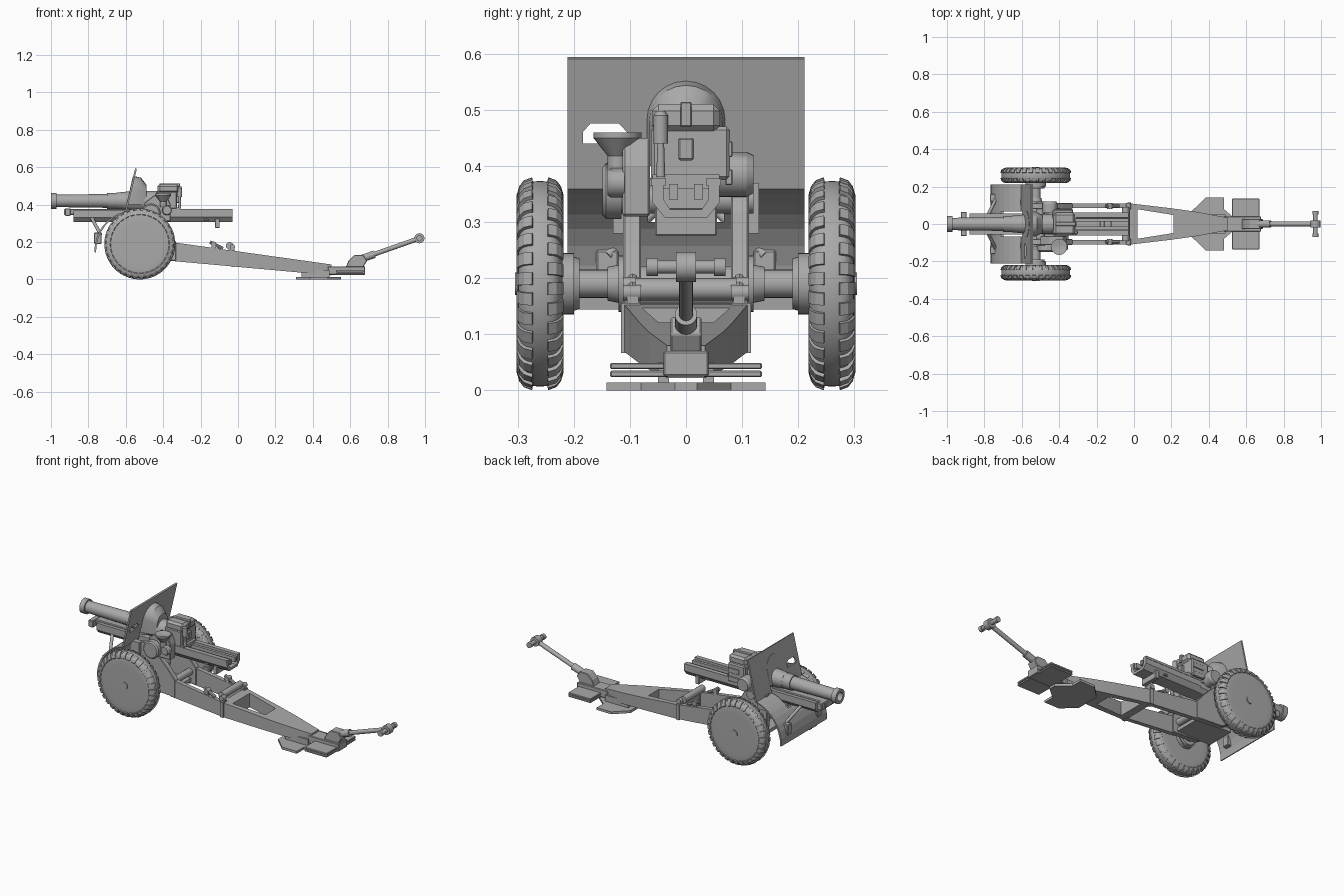
import bpy, bmesh, math
from mathutils import Vector, Matrix

default_cube = bpy.data.objects.get("Cube")
if default_cube:
    bpy.data.objects.remove(default_cube)

grey = bpy.data.materials.new("gun_grey")
grey.use_nodes = True
grey.diffuse_color = (.4, .4, .4, 1)
grey.node_tree.nodes["Principled BSDF"].inputs["Base Color"].default_value = grey.diffuse_color


def make(name, bm, smooth=False, bevel=0):
    bmesh.ops.recalc_face_normals(bm, faces=bm.faces)
    mesh = bpy.data.meshes.new(name)
    bm.to_mesh(mesh)
    bm.free()
    mesh.materials.append(grey)
    ob = bpy.data.objects.new(name, mesh)
    bpy.context.collection.objects.link(ob)
    if bevel:
        mod = ob.modifiers.new("bevel", "BEVEL")
        mod.width, mod.segments = bevel, 1
    if smooth:
        bpy.ops.object.select_all(action="DESELECT")
        ob.select_set(True)
        bpy.context.view_layer.objects.active = ob
        bpy.ops.object.shade_smooth_by_angle(angle=math.radians(35))
    return ob


def loft(bm, rings):
    # skin equal-length point rings and cap both ends
    verts = [[bm.verts.new(p) for p in ring] for ring in rings]
    count = len(verts[0])
    for near, far in zip(verts, verts[1:]):
        for i in range(count):
            j = (i + 1) % count
            bm.faces.new((near[i], near[j], far[j], far[i]))
    bm.faces.new(verts[0])
    bm.faces.new(verts[-1])


def prism(name, outline, axis, span, bevel=0):
    # extrude a flat outline along the named axis
    place = {"x": lambda p, t: (t, p[0], p[1]),
             "y": lambda p, t: (p[0], t, p[1]),
             "z": lambda p, t: (p[0], p[1], t)}[axis]
    bm = bmesh.new()
    loft(bm, [[place(p, t) for p in outline] for t in span])
    return make(name, bm, bevel=bevel)


def box(name, x, y, z, bevel=0):
    # each argument is a span; a single y means symmetric about the centre
    low, high = y if isinstance(y, tuple) else (-y, y)
    return prism(name, [(low, z[0]), (high, z[0]), (high, z[1]), (low, z[1])], "x", x, bevel)


def lathe(name, profile, origin, direction, seg=32):
    turn = Vector(direction).to_track_quat("Z", "Y")
    bm = bmesh.new()
    loft(bm, [[Vector(origin) + turn @ Vector((r * math.cos(a), r * math.sin(a), t))
               for a in (math.tau * i / seg for i in range(seg))] for t, r in profile])
    return make(name, bm, smooth=True)


def turned(name, origin, direction, steps, seg=32):
    # stacked steps of (length, start radius, optional end radius)
    profile, t = [], 0
    for length, *radii in steps:
        profile += [(t, radii[0]), (t + length, radii[-1])]
        t += length
    return lathe(name, profile, origin, direction, seg)


def rod(name, start, end, radius, seg=16):
    direction = Vector(end) - Vector(start)
    return turned(name, start, direction, [(direction.length, radius)], seg)


def drum(name, origin, direction, radius, depth):
    return turned(name, origin, direction, [(depth * .8, radius), (depth * .2, radius, radius * .85)])


def arc(x, z, radius, start, end, count=12):
    angles = [math.radians(start + (end - start) * i / count) for i in range(count + 1)]
    return [(x + radius * math.cos(a), z + radius * math.sin(a)) for a in angles]


def cut(ob, cutter):
    cutter.hide_render = cutter.hide_viewport = True
    mod = ob.modifiers.new("cut", "BOOLEAN")
    mod.object, mod.operation, mod.solver = cutter, "DIFFERENCE", "EXACT"


axle_x, axle_z, bore_z = -.525, .19, .42
rim, tread, half_tyre = .12, .183, .04


def tyre_point(angle, grow=0):
    # squarish tyre section as (offset across, radius)
    c, s = math.cos(angle), max(math.sin(angle), 0)
    return (math.copysign(abs(c) ** .6, c) * (half_tyre + grow / 2), rim + (tread + grow - rim) * s ** .6)


def trail_top(x):
    return .15 - .14 * x


def trail_bottom(x):
    return .067 - .09 * x


def lug_section(end):
    angles = [math.pi * a for a in (.12, .22, .33, .45)]
    outer = [tyre_point(a, grow=.007) for a in angles]
    inner = [tyre_point(a, grow=-.006) for a in reversed(angles)]
    return [(end * t, r) for t, r in outer + inner]


for s, side in ((1, "left"), (-1, "right")):
    hub = Vector((axle_x, s * .26, axle_z))
    outward = Vector((0, s, 0))

    # tyre with lugs wrapped over both shoulders
    lathe(side + "_tyre", [tyre_point(math.pi * (1 - i / 16)) for i in range(17)], hub, outward, seg=64)
    bm = bmesh.new()
    for k in range(32):
        for end in (1, -1):
            spin = Matrix.Rotation(math.tau * (k + end / 4) / 32, 3, "Y")
            loft(bm, [[hub + spin @ Vector((w, t, r)) for t, r in lug_section(end)] for w in (-.011, .011)])
    make(side + "_tread", bm)

    # dished wheel with openings around it
    turned(side + "_rim", hub - outward * .03, outward, [(.01, .1), (.04, rim + .004), (-.02, .112, .105)], seg=48)
    disc = turned(side + "_wheel_disc", hub - outward * .01, outward,
                  [(.022, .108), (.014, .1, .06), (.002, .06, .04)], seg=48)
    bm = bmesh.new()
    for k in range(8):
        spin = Matrix.Rotation(math.tau * (k + .5) / 8, 3, "Y")
        wedge = [(-.022, .1), (.022, .1), (.01, .075), (-.01, .075)]
        loft(bm, [[hub + spin @ Vector((x, s * t, z)) for x, z in wedge] for t in (0, .05)])
    cut(disc, make(side + "_wheel_cutter", bm))
    turned(side + "_hub", hub - outward * .06, outward, [(.03, .055), (.06, .04), (.005, .036), (.01, .02)])
    for k in range(8):
        nut = hub + Matrix.Rotation(math.tau * k / 8, 3, "Y") @ Vector((.05, s * .025, 0))
        rod(side + "_wheel_nut", nut, nut + outward * .012, .007, seg=6)
    turned(side + "_axle", (axle_x, s * .09, axle_z), outward,
           [(.03, .05), (.02, .034, .03), (.05, .025), (.03, .045, .055)])

    # carriage cheek rounded over the trunnion
    cheek = arc(-.52, .29, .085, 180, 20) + [(-.38, .26), (-.33, .2), (-.33, .1), (-.5, .11), (-.6, .17)]
    prism(side + "_cheek", cheek, "y", (s * .08, s * .112), bevel=.003)
    rod(side + "_trunnion", (-.5, s * .05, .34), (-.5, s * .12, .34), .025)

    # trail side beam, narrowing towards the tail
    bm = bmesh.new()
    loft(bm, [[(x, s * inner, trail_bottom(x)), (x, s * outer, trail_bottom(x)),
               (x, s * outer, trail_top(x)), (x, s * inner, trail_top(x))]
              for x, inner, outer in ((-.36, .085, .11), (-.02, .085, .11), (.2, .05, .084),
                                      (.33, .02, .066), (.5, 0, .034))])
    make(side + "_trail_beam", bm)
    box(side + "_trail_joint", (-.035, -.015), (s * .08, s * .116), (trail_bottom(0), trail_top(0) + .006))
    for x in (-.13, -.03):
        z = trail_top(x) + .02
        rod(side + "_trail_pin", (x, s * .08, z), (x, s * .112, z), .014)
        box(side + "_pin_lug", (x - .012, x + .012), (s * .085, s * .105), (z - .04, z))
    rod(side + "_clamp_arm", (-.15, s * .095, .2), (-.08, s * .095, .165), .009, seg=8)

    # ground spade and rear spade
    wing = [(.31, .07), (.385, .142), (.48, .142), (.48, .08), (.55, .02), (.55, 0), (.31, 0)]
    prism(side + "_spade_wing", [(x, s * y) for x, y in wing], "z", (0, .014))
    box(side + "_spade_web", (.34, .49), (s * .03, s * .05), (.01, .05))
    for part, low in (("lower", .024), ("upper", .038)):
        box(f"{side}_rear_spade_{part}", (.525, .67), (s * .03, s * .135), (low, low + .011), bevel=.002)

    # shield braces
    rod(side + "_shield_brace", (-.78, s * .05, .325), (-.735, s * .14, .24), .009)
    box(side + "_brace_foot", (-.77, -.73), (s * .12, s * .16), (.19, .25), bevel=.003)
    box(side + "_shield_bracket", (-.61, -.55), (s * .1, s * .13), (.28, .37))

    # cradle guides and rails
    box(side + "_cradle_guide", (-.88, -.03), (s * .014, s * .03), (.34, .368))
    box(side + "_cradle_rail", (-.4, -.03), (s * .036, s * .062), (.365, .378))

# trail cross plates
for name, start, end, width in (("front", -.03, .02, .09), ("middle", .21, .33, .05), ("rear", .33, .5, .03)):
    outline = [(start, trail_bottom(start)), (end, trail_bottom(end)), (end, trail_top(end)), (start, trail_top(start))]
    prism(f"trail_{name}_plate", outline, "y", (-width, width))
for name, x, z, radius in (("trail_crossbar", -.045, .18, .02), ("carriage_crossbar", -.37, .17, .02),
                           ("axle_beam", axle_x, axle_z, .032)):
    rod(name, (x, -.09, z), (x, .09, z), radius)
box("carriage_floor", (-.58, -.36), .085, (.115, .135))

# towing end
box("trail_tail", (.48, .68), .04, (.025, .07), bevel=.003)
prism("tow_block", [(.57, .05), (.59, .1), (.62, .13), (.67, .13), (.69, .1), (.66, .05)], "y", (-.028, .028), bevel=.003)
tow = Vector((.97, 0, .22))
rod("tow_socket", (.63, 0, .1), (.73, 0, .135), .02)
rod("tow_bar", (.64, 0, .104), tow, .0125)
rod("tow_ring", tow - Vector((0, .018, 0)), tow + Vector((0, .018, 0)), .027)
turned("tow_crosspiece", tow - Vector((0, .07, 0)), (0, 1, 0), [(.02, .016), (.1, .012), (.02, .016)])

# barrel with hollow bore, muzzle swell and jacket
turned("barrel", (-.96, 0, bore_z), (1, 0, 0),
       [(-.04, .025), (.03, .042), (.27, .033, .037), (.05, .043), (.08, .044, .052), (.17, .054)])

# cradle: front slide, trough and rear channel
box("cradle_front", (-.93, -.58), .036, (.345, .378), bevel=.004)
box("cradle_nose", (-.925, -.895), .065, (.34, .38), bevel=.003)
trough = [(.055, .37), (.055, .33), (.035, .308)]
prism("cradle_underside", trough + [(-y, z) for y, z in reversed(trough)], "x", (-.88, -.36))
channel = [(.04, .375), (.06, .375), (.06, .335), (.038, .308)]
hollow = [(.028, .322), (.04, .34)]
prism("cradle_channel", channel + [(-y, z) for y, z in reversed(channel)]
      + [(-y, z) for y, z in reversed(hollow)] + hollow, "x", (-.4, -.03))
for x, low in ((-.17, .315), (-.11, .276)):
    box("cradle_stop", (x - .012, x + .012), .055, (low, .325), bevel=.002)

# breech
box("breech_saddle", (-.46, -.31), .06, (.36, .385))
box("breech_block", (-.435, -.325), (-.062, .078), (.375, .47), bevel=.006)
box("breech_housing", (-.43, -.315), .061, (.46, .51), bevel=.012)
box("breech_latch", (-.33, -.307), .014, (.41, .45), bevel=.003)
box("breech_top_rib", (-.42, -.31), .01, (.47, .514), bevel=.002)
for z in (.38, .43):
    box("breech_hinge", (-.4, -.33), (.07, .083), (z - .014, z + .014), bevel=.002)
turned("breech_lever", (-.312, -.045, .38), (0, 0, 1), [(.06, .008, .006), (.05, .013), (.008, .013, .007)])

# aiming gear on the right, elevating drum on the left
turned("sight_funnel", (-.4, -.122, .388), (0, 0, 1), [(.03, .018), (.032, .018, .043), (.01, .043), (-.006, .036, .02)])
prism("sight_plate", [(-.5, .31), (-.5, .41), (-.45, .45), (-.38, .45), (-.36, .4), (-.36, .31)], "y", (-.113, -.064), bevel=.004)
drum("aiming_drum", (-.465, -.115, .355), (0, -1, 0), radius=.05, depth=.034)
drum("small_drum", (-.38, -.11, .37), (0, -1, 0), radius=.026, depth=.03)
drum("elevating_drum", (-.45, .06, .385), (0, 1, 0), radius=.04, depth=.06)

# shield: leaning plate above, apron spiralling around the axle below
apron = []
for i in range(9):
    apron += arc(axle_x, axle_z, .19 + .057 * i / 8, 115 + 75 * i / 8, 0, count=1)[:1]
front = [(-.55, .594)] + apron
shield = prism("shield", front + [(x + .009, z - .003) for x, z in reversed(front)], "y", (-.211, .211))
arch = arc(0, .48, .068, 0, 180)
cut(shield, prism("barrel_opening_cutter", arch + [(-.068, .3), (.068, .3)], "x", (-.72, -.5)))
slot = [(-.184, .44), (-.184, .46), (-.17, .476), (-.12, .476), (-.105, .46), (-.105, .44)]
cut(shield, prism("sight_opening_cutter", slot, "x", (-.72, -.5)))

# rounded hood behind the barrel opening
hood = arch + [(-.068, .4), (.068, .4)]
bm = bmesh.new()
loft(bm, [[(x + lean * (z - .4), y * size, .4 + (z - .4) * size) for y, z in hood]
          for x, lean, size in ((-.597, .24, 1.04), (-.54, .15, .97), (-.49, 0, .72))])
make("shield_hood", bm, smooth=True)
